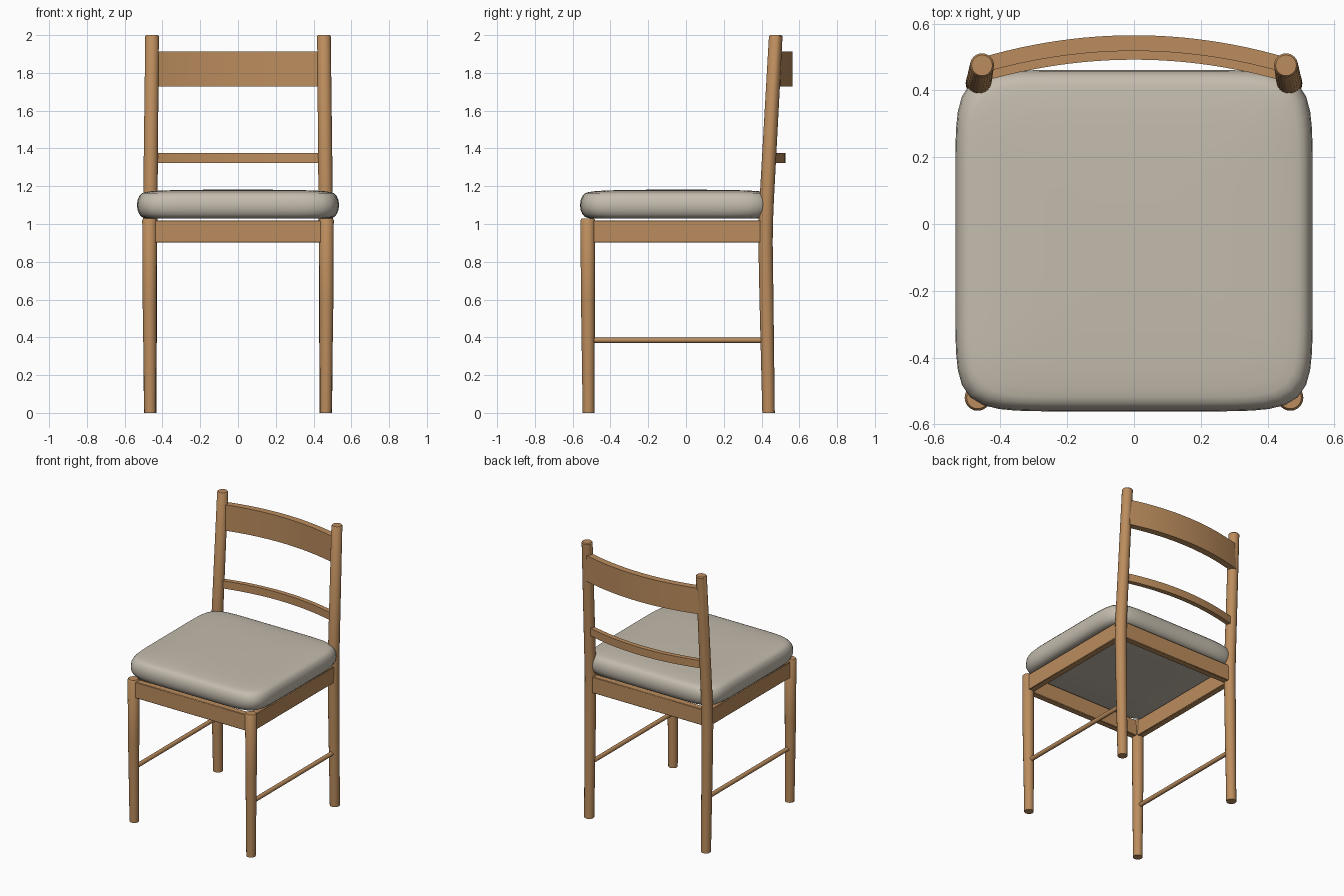
import bpy, bmesh, math

old = bpy.data.objects.get("Cube")
if old:
    bpy.data.objects.remove(old, do_unlink=True)


def material(name, rgb):
    m = bpy.data.materials.new(name)
    m.use_nodes = True
    m.diffuse_color = (*rgb, 1)
    m.node_tree.nodes["Principled BSDF"].inputs["Base Color"].default_value = (*rgb, 1)
    return m


WOOD = material("warm_oak", (0.50, 0.265, 0.11))
FABRIC = material("pale_fabric", (0.55, 0.50, 0.42))


def loft(name, rings, mat, angle=40, closed=False):
    """Skin a list of point rings and cap both ends."""
    bm = bmesh.new()
    loops = [[bm.verts.new(p) for p in ring] for ring in rings]
    for a, b in zip(loops, loops[1:]):
        for i in range(len(a)):
            j = (i + 1) % len(a)
            bm.faces.new((a[i], a[j], b[j], b[i]))
    bm.faces.new(loops[0][::-1])
    bm.faces.new(loops[-1])
    bmesh.ops.recalc_face_normals(bm, faces=bm.faces)
    mesh = bpy.data.meshes.new(name)
    bm.to_mesh(mesh)
    bm.free()
    mesh.materials.append(mat)
    obj = bpy.data.objects.new(name, mesh)
    bpy.context.collection.objects.link(obj)
    bpy.ops.object.select_all(action="DESELECT")
    obj.select_set(True)
    bpy.context.view_layer.objects.active = obj
    bpy.ops.object.shade_smooth_by_angle(angle=math.radians(angle))
    return obj


def turned(name, sections, along="z"):
    """Round bar through (x, y, z, radius) sections."""
    rings = []
    for x, y, z, r in sections:
        ring = []
        for i in range(24):
            t = math.tau * i / 24
            u, v = r * math.cos(t), r * math.sin(t)
            ring.append((x + u, y + v, z) if along == "z" else (x + u, y, z + v))
        rings.append(ring)
    return loft(name, rings, WOOD)


def board(name, size, centre):
    """Straight board with slightly eased edges."""
    (w, d, h), (cx, cy, cz) = size, centre
    ring = [(-w / 2, -d / 2), (w / 2, -d / 2), (w / 2, d / 2), (-w / 2, d / 2)]
    obj = loft(name, [[(cx + x, cy + y, cz + s * h / 2) for x, y in ring] for s in (-1, 1)], WOOD)
    bevel = obj.modifiers.new("eased_edges", "BEVEL")
    bevel.width = 0.003
    return obj


def curved_rail(name, y_front, y_back, z_low, z_high, half=0.455, sag=0.066):
    """Back rail bowed rearwards in plan."""
    rings = []
    for i in range(25):
        x = half * (i / 12 - 1)
        dy = -sag * (x / half) ** 2
        rings.append([(x, y_front + dy, z_low), (x, y_back + dy, z_low),
                      (x, y_back + dy, z_high), (x, y_front + dy, z_high)])
    return loft(name, rings, WOOD)


# Legs, side aprons and side stretchers
for side, s in (("left", 1), ("right", -1)):
    turned(f"front_leg_{side}", [
        (s * 0.465, -0.516, 0, 0.031), (s * 0.468, -0.519, 0.6, 0.037),
        (s * 0.468, -0.520, 1.02, 0.039), (s * 0.468, -0.520, 1.028, 0.033)])
    turned(f"back_leg_{side}", [
        (s * 0.465, 0.437, 0, 0.033), (s * 0.466, 0.426, 0.6, 0.037),
        (s * 0.466, 0.421, 0.9, 0.038), (s * 0.465, 0.422, 1.0, 0.038),
        (s * 0.464, 0.427, 1.12, 0.038), (s * 0.455, 0.475, 1.994, 0.036),
        (s * 0.455, 0.475, 2.0, 0.031)])
    board(f"apron_{side}", (0.045, 0.93, 0.116), (s * 0.466, -0.05, 0.96))
    turned(f"stretcher_{side}", [(s * 0.466, -0.515, 0.385, 0.015),
                                 (s * 0.466, 0.428, 0.385, 0.015)], along="y")

# Front and back aprons
for end, y in (("front", -0.52), ("back", 0.421)):
    board(f"apron_{end}", (0.92, 0.045, 0.116), (0, y, 0.96))

# Back rest rails
curved_rail("top_rail", 0.518, 0.565, 1.728, 1.914)
curved_rail("lower_rail", 0.492, 0.526, 1.322, 1.377)


# Seat cushion: softly squared outline, rounded rim, slightly domed top
def cushion_ring(inset, z):
    ring = []
    for i in range(96):
        t = math.tau * i / 96
        c, s = math.cos(t), math.sin(t)
        k = (abs(c) ** 8 + abs(s) ** 8) ** (-1 / 8)
        ring.append(((0.535 - inset) * k * c, -0.05 + (0.511 - inset) * k * s, z))
    return ring


profile = [(0.3, 1.028), (0.06, 1.029)]
for step in range(9):
    a = math.pi * (step / 8 - 0.5)
    profile.append((0.042 * (1 - math.cos(a)), 1.1 + 0.068 * math.sin(a)))
profile += [(0.07, 1.173), (0.14, 1.178), (0.3, 1.181), (0.45, 1.182)]
loft("seat_cushion", [cushion_ring(*p) for p in profile], FABRIC, angle=60)
